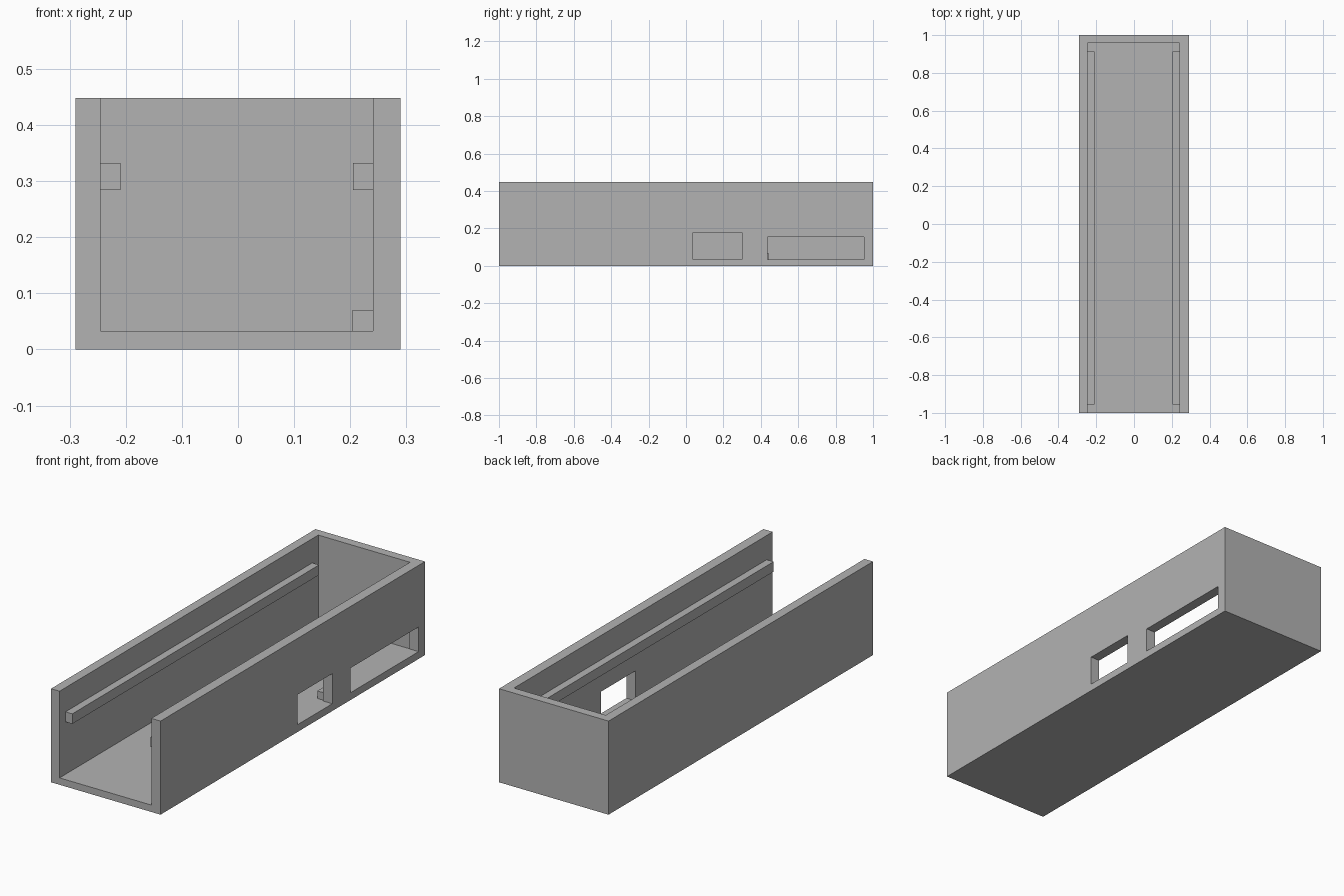
import bpy
import bmesh
from mathutils import Vector

cube = bpy.data.objects.get("Cube")
if cube:
    bpy.data.objects.remove(cube, do_unlink=True)

grey = bpy.data.materials.new("plain grey")
grey.use_nodes = True
colour = (0.45, 0.45, 0.45, 1)
grey.diffuse_color = colour
grey.node_tree.nodes["Principled BSDF"].inputs["Base Color"].default_value = colour


def box(name, x, y, z):
    """Box spanning the given (low, high) ranges."""
    low, high = (Vector(p) for p in zip(x, y, z))
    bm = bmesh.new()
    bmesh.ops.create_cube(bm, size=1)
    for v in bm.verts:
        v.co = (low + high) / 2 + v.co * (high - low)
    mesh = bpy.data.meshes.new(name)
    bm.to_mesh(mesh)
    bm.free()
    mesh.materials.append(grey)
    obj = bpy.data.objects.new(name, mesh)
    bpy.context.collection.objects.link(obj)
    return obj


def cut(target, name, x, y, z):
    cutter = box(name, x, y, z)
    cutter.hide_render = True
    cutter.hide_viewport = True
    cutter.display_type = 'WIRE'
    mod = target.modifiers.new(name, 'BOOLEAN')
    mod.operation = 'DIFFERENCE'
    mod.solver = 'EXACT'
    mod.object = cutter


# Tray, open at the top and front
tray = box("tray", (-0.29, 0.29), (-1, 1), (0, 0.448))
inner_left, inner_right, floor = 0.241, -0.245, 0.033
cut(tray, "cavity_cutter", (inner_right, inner_left), (-1.1, 0.957), (floor, 0.6))

# Two openings in the left wall
cut(tray, "short_window_cutter", (0.22, 0.35), (0.037, 0.299), (0.035, 0.179))
cut(tray, "long_window_cutter", (0.22, 0.35), (0.437, 0.952), (0.035, 0.153))

# Guide rails along both inner walls
rail_y, rail_z = (-0.955, 0.912), (0.284, 0.332)
box("left_rail", (0.205, inner_left), rail_y, rail_z)
box("right_rail", (inner_right, -0.209), rail_y, rail_z)

# Small stop block on the floor between the openings
box("stop_block", (0.203, inner_left), (0.31, 0.44), (floor, 0.069))
